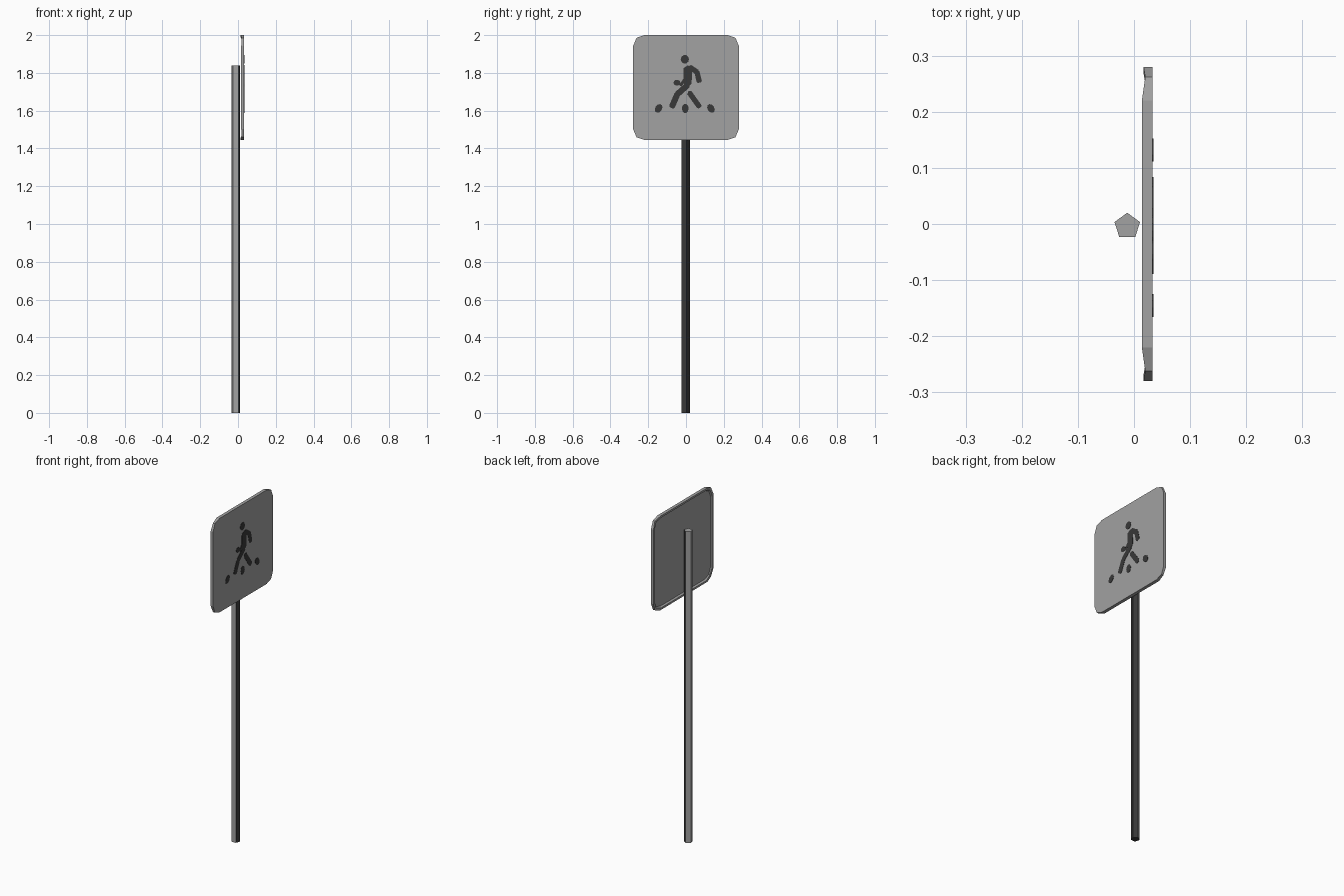
import bpy, bmesh, math
from mathutils import Vector

if "Cube" in bpy.data.objects:
    bpy.data.objects.remove(bpy.data.objects["Cube"])


def material(name, value):
    m = bpy.data.materials.new(name)
    m.diffuse_color = (value, value, value, 1)
    m.use_nodes = True
    m.node_tree.nodes["Principled BSDF"].inputs["Base Color"].default_value = m.diffuse_color
    return m


grey = material("light_grey", 0.36)
dark = material("dark_grey", 0.04)


def finish(name, bm, mats):
    bmesh.ops.recalc_face_normals(bm, faces=bm.faces)
    me = bpy.data.meshes.new(name)
    for m in mats:
        me.materials.append(m)
    bm.to_mesh(me)
    bm.free()
    ob = bpy.data.objects.new(name, me)
    bpy.context.collection.objects.link(ob)
    return ob


def loft(bm, rings):
    """Join closed rings of equal length and cap both ends."""
    vs = [[bm.verts.new(p) for p in r] for r in rings]
    n = len(vs[0])
    for a, b in zip(vs, vs[1:]):
        for i in range(n):
            bm.faces.new((a[i], a[(i + 1) % n], b[(i + 1) % n], b[i]))
    bm.faces.new(vs[0])
    bm.faces.new(vs[-1])


# Five-sided pole, dark on the faces turned towards the sign
bm = bmesh.new()
ring = [(-0.012 + 0.024 * math.cos(math.radians(90 + 72 * i)),
         -0.004 + 0.024 * math.sin(math.radians(90 + 72 * i))) for i in range(5)]
loft(bm, [[(x, y, z) for x, y in ring] for z in (0, 1.84)])
bmesh.ops.recalc_face_normals(bm, faces=bm.faces)
for f in bm.faces:
    f.material_index = int(f.normal.x > 0.3 or f.normal.z < -0.5)
finish("pole", bm, [grey, dark])

# Sign plate with clipped corners and a shallow rim on the back
CZ = 1.7225
quarter = [(0.28, 0.22, 0.017), (0.262, 0.263, 0.020), (0.22, 0.2775, 0.014)]
outline = []
for sy, sz in ((1, 1), (-1, 1), (-1, -1), (1, -1)):
    pts = quarter if sy * sz > 0 else quarter[::-1]
    outline += [(sy * y, sz * z, x) for y, z, x in pts]


def sign_ring(scale, x=None):
    return [(bx if x is None else x, y * scale, CZ + z * scale) for y, z, bx in outline]


bm = bmesh.new()
loft(bm, [sign_ring(1, 0.033), sign_ring(1), sign_ring(0.96), sign_ring(0.94, 0.024)])
finish("sign_plate", bm, [grey])

# Walking figure: thin plates on the sign face
bm = bmesh.new()


def plate(points):
    loft(bm, [[(x, y, z) for y, z in points] for x in (0.0325, 0.0345)])


def oval(y, z, ry, rz, tilt=0):
    c, s = math.cos(math.radians(tilt)), math.sin(math.radians(tilt))
    pts = []
    for i in range(10):
        a = math.tau * i / 10
        u, v = ry * math.cos(a), rz * math.sin(a)
        pts.append((y + u * c - v * s, z + u * s + v * c))
    plate(pts)


def limb(path, width):
    for a, b in zip(path, path[1:]):
        a, b = Vector(a), Vector(b)
        d = (b - a).normalized() * width / 2
        n = Vector((-d.y, d.x))
        k = d * 0.5
        plate([a + n, a - d * 0.7, a - n, b - n, b + k - n * 0.6, b + k + n * 0.6, b + n])


oval(-0.006, 1.872, 0.022, 0.023)                                     # head
limb([(0.010, 1.825), (0.008, 1.745)], 0.044)                         # torso
limb([(0.020, 1.830), (0.058, 1.805), (0.070, 1.755)], 0.028)         # front arm
limb([(0.000, 1.775), (-0.028, 1.735)], 0.016)                        # back arm
oval(-0.048, 1.748, 0.018, 0.016)                                     # back hand
limb([(0.008, 1.735), (-0.046, 1.687), (-0.074, 1.622)], 0.032)       # back leg
limb([(0.018, 1.695), (0.070, 1.622)], 0.028)                         # front leg
for y, tilt in ((-0.145, -35), (-0.004, 0), (0.132, 35)):             # ground marks
    oval(y, 1.612, 0.018, 0.025, tilt)
finish("walking_figure", bm, [dark])
